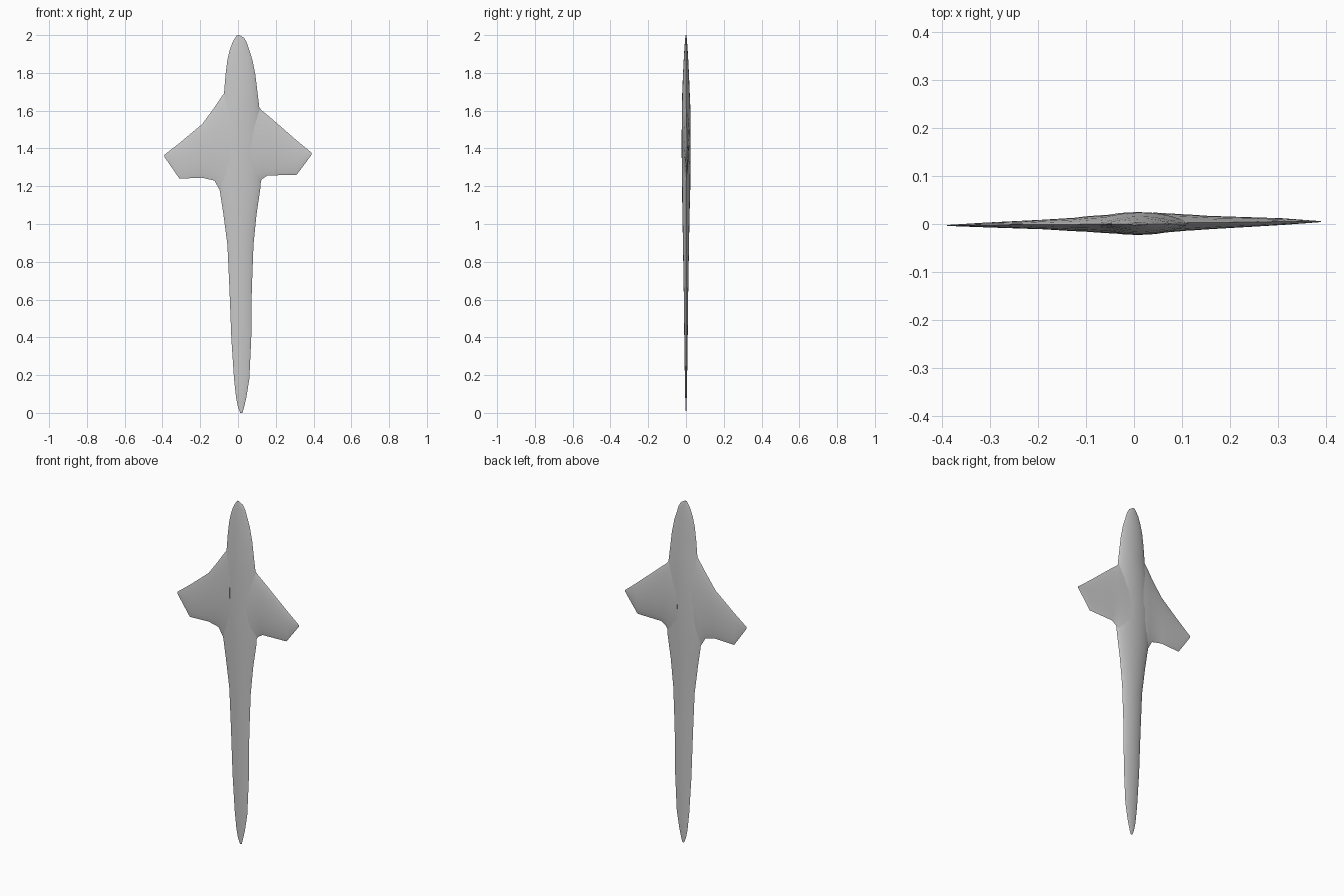
import bpy
import bmesh
import math

cube = bpy.data.objects.get("Cube")
if cube:
    bpy.data.objects.remove(cube, do_unlink=True)

GREY = (0.58, 0.58, 0.58, 1)
stone = bpy.data.materials.new("plain grey")
stone.use_nodes = True
stone.diffuse_color = GREY
stone.node_tree.nodes["Principled BSDF"].inputs["Base Color"].default_value = GREY

STEPS = 10


def lens(start, end, centre, half):
    """Closed lens section: pairs of (position, depth) with two thin edges."""
    us = [-math.cos(math.pi * i / STEPS) for i in range(STEPS + 1)]
    mid, reach = (start + end) / 2, (end - start) / 2
    front = [(mid + reach * u, centre - half * (1 - u * u) ** 0.8) for u in us]
    back = [(mid + reach * u, centre + half * (1 - u * u) ** 0.8) for u in us[-2:0:-1]]
    return front + back


def loft(name, sections, place):
    """Skin a row of lens sections; place maps (station, position, depth) to xyz."""
    bm = bmesh.new()
    rings = [[bm.verts.new(place(s[0], p, d)) for p, d in lens(*s[1:])] for s in sections]
    for a, b in zip(rings, rings[1:]):
        for i in range(len(a)):
            j = (i + 1) % len(a)
            bm.faces.new((a[i], a[j], b[j], b[i]))
    bm.faces.new(rings[0])
    bm.faces.new(rings[-1])
    bmesh.ops.recalc_face_normals(bm, faces=bm.faces)
    mesh = bpy.data.meshes.new(name)
    bm.to_mesh(mesh)
    bm.free()
    mesh.materials.append(stone)
    obj = bpy.data.objects.new(name, mesh)
    bpy.context.collection.objects.link(obj)
    bpy.ops.object.select_all(action="DESELECT")
    obj.select_set(True)
    bpy.context.view_layer.objects.active = obj
    bpy.ops.object.shade_smooth_by_angle(angle=math.radians(35))
    return obj


# Long blade: height, right edge, left edge, depth centre, half thickness
blade = [
    (0, .012, .024, 0, .001),
    (.03, 0, .032, 0, .002),
    (.08, -.01, .044, 0, .004),
    (.18, -.021, .06, 0, .006),
    (.39, -.035, .07, 0, .009),
    (.65, -.045, .073, 0, .012),
    (.89, -.056, .082, 0, .016),
    (1.05, -.077, .098, 0, .019),
    (1.2, -.1, .12, .001, .022),
    (1.4, -.11, .125, .001, .024),
    (1.6, -.09, .115, .001, .023),
    (1.69, -.074, .104, 0, .02),
    (1.79, -.066, .092, 0, .016),
    (1.87, -.056, .076, 0, .012),
    (1.92, -.044, .06, 0, .009),
    (1.96, -.03, .047, 0, .006),
    (1.985, -.016, .033, 0, .004),
    (2, -.005, .008, 0, .002),
]
loft("blade", blade, lambda z, x, y: (x, y, z))

# Side barbs: x station, lower edge, upper edge, depth centre, half thickness
left_barb = [
    (.04, 1.1, 1.66, .002, .022),
    (.11, 1.21, 1.62, .003, .017),
    (.127, 1.237, 1.6, .003, .016),
    (.156, 1.257, 1.577, .003, .014),
    (.31, 1.26, 1.443, .005, .007),
    (.39, 1.367, 1.377, .005, .001),
]
right_barb = [
    (-.04, 1.13, 1.74, 0, .02),
    (-.075, 1.16, 1.69, 0, .018),
    (-.1, 1.185, 1.655, 0, .016),
    (-.125, 1.23, 1.617, -.001, .014),
    (-.19, 1.245, 1.528, -.001, .01),
    (-.31, 1.24, 1.428, -.002, .005),
    (-.39, 1.356, 1.366, -.003, .001),
]
for name, barb in (("left_barb", left_barb), ("right_barb", right_barb)):
    loft(name, barb, lambda x, z, y: (x, y, z))
